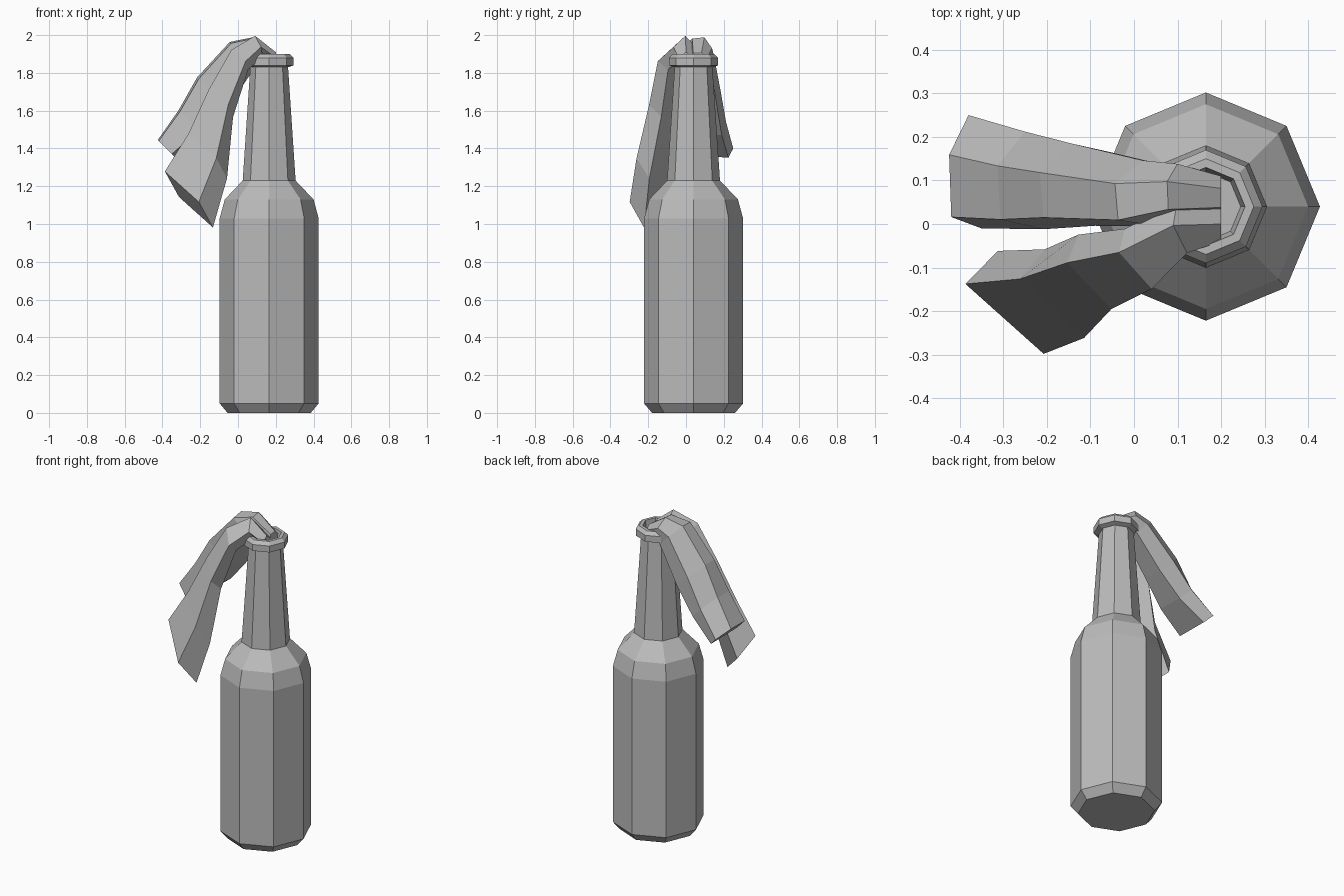
import bpy
import bmesh
from math import cos, sin, pi
from mathutils import Vector

default_cube = bpy.data.objects.get("Cube")
if default_cube:
    bpy.data.objects.remove(default_cube)

grey = bpy.data.materials.new("plain_grey")
grey.use_nodes = True
grey.diffuse_color = (0.5, 0.5, 0.5, 1)
shader = grey.node_tree.nodes["Principled BSDF"]
shader.inputs["Base Color"].default_value = grey.diffuse_color


def loft(name, rings):
    """Skin a row of matching closed rings and cap both ends, flat shaded."""
    bm = bmesh.new()
    rows = [[bm.verts.new(point) for point in ring] for ring in rings]
    for lower, upper in zip(rows, rows[1:]):
        for i in range(len(lower)):
            bm.faces.new((lower[i - 1], lower[i], upper[i], upper[i - 1]))
    for end in (rows[0], rows[-1]):
        bm.faces.new(end)
    bmesh.ops.recalc_face_normals(bm, faces=bm.faces)
    mesh = bpy.data.meshes.new(name)
    bm.to_mesh(mesh)
    bm.free()
    mesh.materials.append(grey)
    obj = bpy.data.objects.new(name, mesh)
    bpy.context.collection.objects.link(obj)


def octagon(centre, radius, height):
    """One level of the eight-sided bottle."""
    angles = [side * pi / 4 for side in range(8)]
    return [centre + Vector((radius * cos(a), radius * sin(a), height)) for a in angles]


def cloth_fold(name, section, path, end_width, end_side, end_lift):
    """Sweep a section along a drooping path, widening and leaning over as it falls."""
    start_width = 0.04
    across, up = Vector((0, 1, 0)), Vector((0, 0, 1))
    rings = []
    for i, (x, y, z, thickness) in enumerate(path):
        fall = i / (len(path) - 1)
        width = start_width + (end_width - start_width) * fall
        lean = min(i / 2, 1)
        side = across.lerp(Vector(end_side), lean).normalized() * width
        lift = up.lerp(Vector(end_lift), lean).normalized() * thickness
        rings.append([Vector((x, y, z)) + side * s + lift * t for s, t in section])
    loft(name, rings)


# Bottle: foot, body, shoulder, neck, lip and recessed mouth, as radius and height
bottle_profile = [
    (0.22, 0), (0.262, 0.05), (0.262, 1.03), (0.235, 1.13), (0.14, 1.23),
    (0.1, 1.83), (0.13, 1.84), (0.13, 1.88), (0.11, 1.9), (0.09, 1.9), (0.08, 1.84),
]
bottle_centre = Vector((0.165, 0.04, 0))
loft("bottle", [octagon(bottle_centre, r, z) for r, z in bottle_profile])

# Rear cloth fold: five-sided strip with a ridge near the middle of its top
cloth_fold(
    "rear_cloth_fold",
    section=[(-0.8, 0.8), (0.3, 0.9), (1, 0), (0.8, -1), (-1, -0.6)],
    path=[
        (0.2, 0.07, 1.88, 0.03),
        (0.1, 0.08, 1.93, 0.07),
        (0.02, 0.07, 1.9, 0.1),
        (-0.14, 0.09, 1.7, 0.12),
        (-0.25, 0.1, 1.54, 0.1),
        (-0.38, 0.12, 1.4, 0.07),
    ],
    end_width=0.13, end_side=(0, 1, 0), end_lift=(-0.7, 0, 0.7),
)

# Front cloth fold: longer diamond-shaped strip that thickens toward its tip
cloth_fold(
    "front_cloth_fold",
    section=[(0, 1), (-1, 0), (0, -1), (1, 0)],
    path=[
        (0.2, 0, 1.88, 0.03),
        (0.11, -0.01, 1.94, 0.06),
        (0.01, -0.08, 1.87, 0.07),
        (-0.09, -0.11, 1.64, 0.1),
        (-0.16, -0.16, 1.36, 0.16),
        (-0.26, -0.18, 1.13, 0.2),
    ],
    end_width=0.13, end_side=(-0.4, 0.9, 0.1), end_lift=(-0.6, 0.2, 0.7),
)
